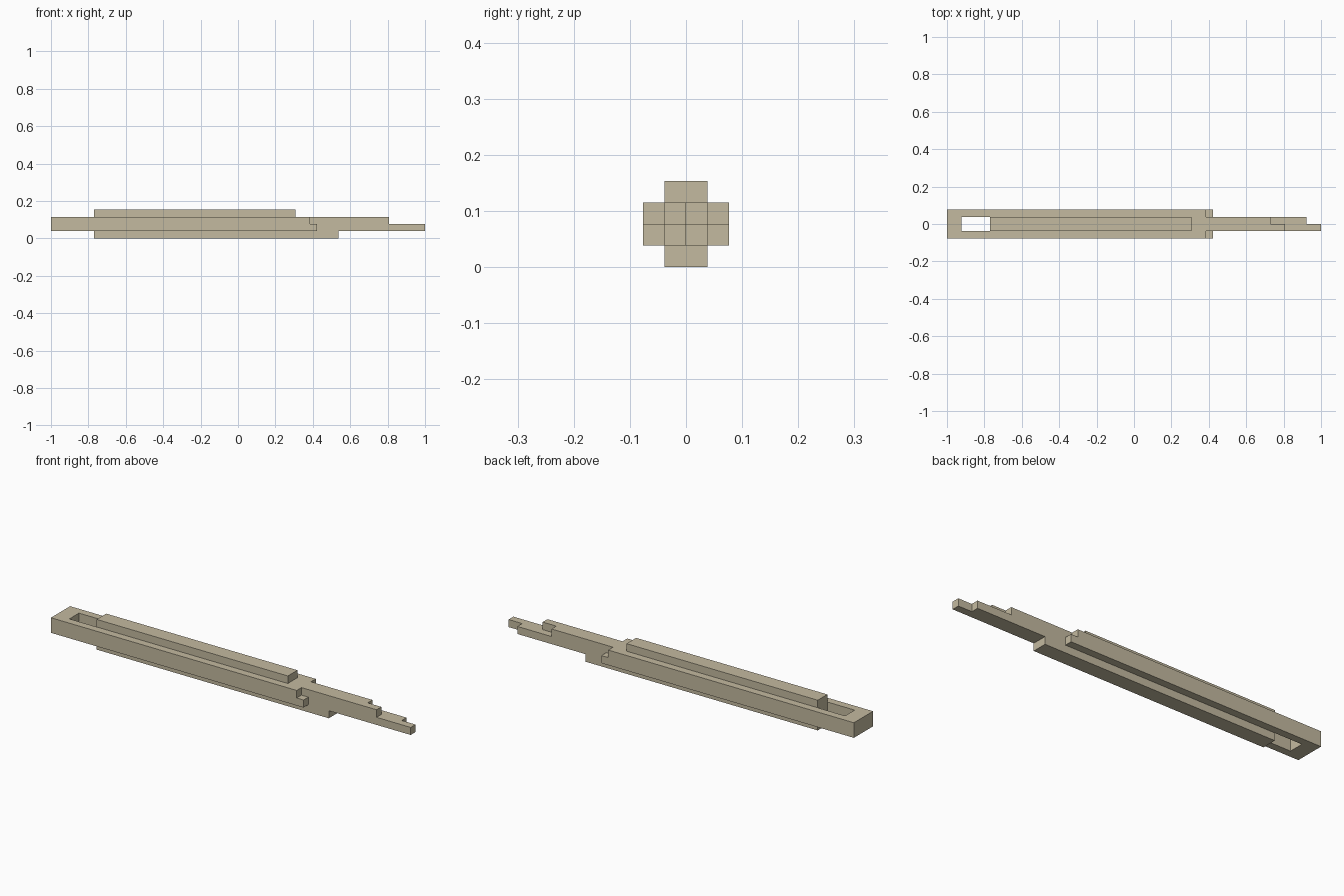
import bpy, bmesh

if "Cube" in bpy.data.objects:
    bpy.data.objects.remove(bpy.data.objects["Cube"])

U = 2 / 52  # one module; the piece is 52 modules long

# Blocks in modules: (x0, x1, y0, y1, z0, z1)
BLOCKS = [
    (0, 2, -2, 2, 1, 3),      # end of the frame, behind the slot
    (34, 36, -1, 1, 1, 3),    # neck between top rib and tongue
    (6, 34, -1, 1, 1, 4),     # core with top rib
    (6, 40, -1, 1, 0, 1),     # bottom rib
    (34, 52, -1, 0, 1, 2),    # tongue quarters, each with its own length
    (34, 50, 0, 1, 1, 2),
    (34, 47, -1, 0, 2, 3),
    (34, 45, 0, 1, 2, 3),
]
for y in (-2, 1):             # side rails with stepped ends
    BLOCKS += [(0, 37, y, y + 1, 1, 2), (0, 36, y, y + 1, 2, 3)]


def fused_blocks(name, blocks, material):
    """Merge blocks into one closed skin without inner walls."""
    cuts = [sorted({b[2 * a + i] for b in blocks for i in (0, 1)}) for a in range(3)]

    def solid(cell):
        if any(not 0 <= cell[a] < len(cuts[a]) - 1 for a in range(3)):
            return False
        mid = [(cuts[a][cell[a]] + cuts[a][cell[a] + 1]) / 2 for a in range(3)]
        return any(all(b[2 * a] < mid[a] < b[2 * a + 1] for a in range(3)) for b in blocks)

    bm = bmesh.new()
    verts = {}

    def vert(key):
        if key not in verts:
            x, y, z = (cuts[a][key[a]] for a in range(3))
            verts[key] = bm.verts.new((x * U - 1, y * U, z * U))
        return verts[key]

    cells = [(i, j, k) for i in range(len(cuts[0])) for j in range(len(cuts[1]))
             for k in range(len(cuts[2])) if solid((i, j, k))]
    for cell in cells:
        for a in range(3):
            b, c = (a + 1) % 3, (a + 2) % 3
            for side in (0, 1):
                near = list(cell)
                near[a] += 2 * side - 1
                if solid(near):
                    continue
                ring = []
                for db, dc in ((0, 0), (1, 0), (1, 1), (0, 1)):
                    key = list(cell)
                    key[a] += side
                    key[b] += db
                    key[c] += dc
                    ring.append(vert(tuple(key)))
                bm.faces.new(ring if side else ring[::-1])
    bmesh.ops.dissolve_limit(bm, angle_limit=0.01, verts=bm.verts[:], edges=bm.edges[:])
    mesh = bpy.data.meshes.new(name)
    bm.to_mesh(mesh)
    bm.free()
    mesh.materials.append(material)
    obj = bpy.data.objects.new(name, mesh)
    bpy.context.collection.objects.link(obj)
    return obj


tan = bpy.data.materials.new("tan")
tan.diffuse_color = (0.55, 0.49, 0.35, 1)
tan.use_nodes = True
tan.node_tree.nodes["Principled BSDF"].inputs["Base Color"].default_value = tan.diffuse_color
fused_blocks("slotted_bar", BLOCKS, tan)
